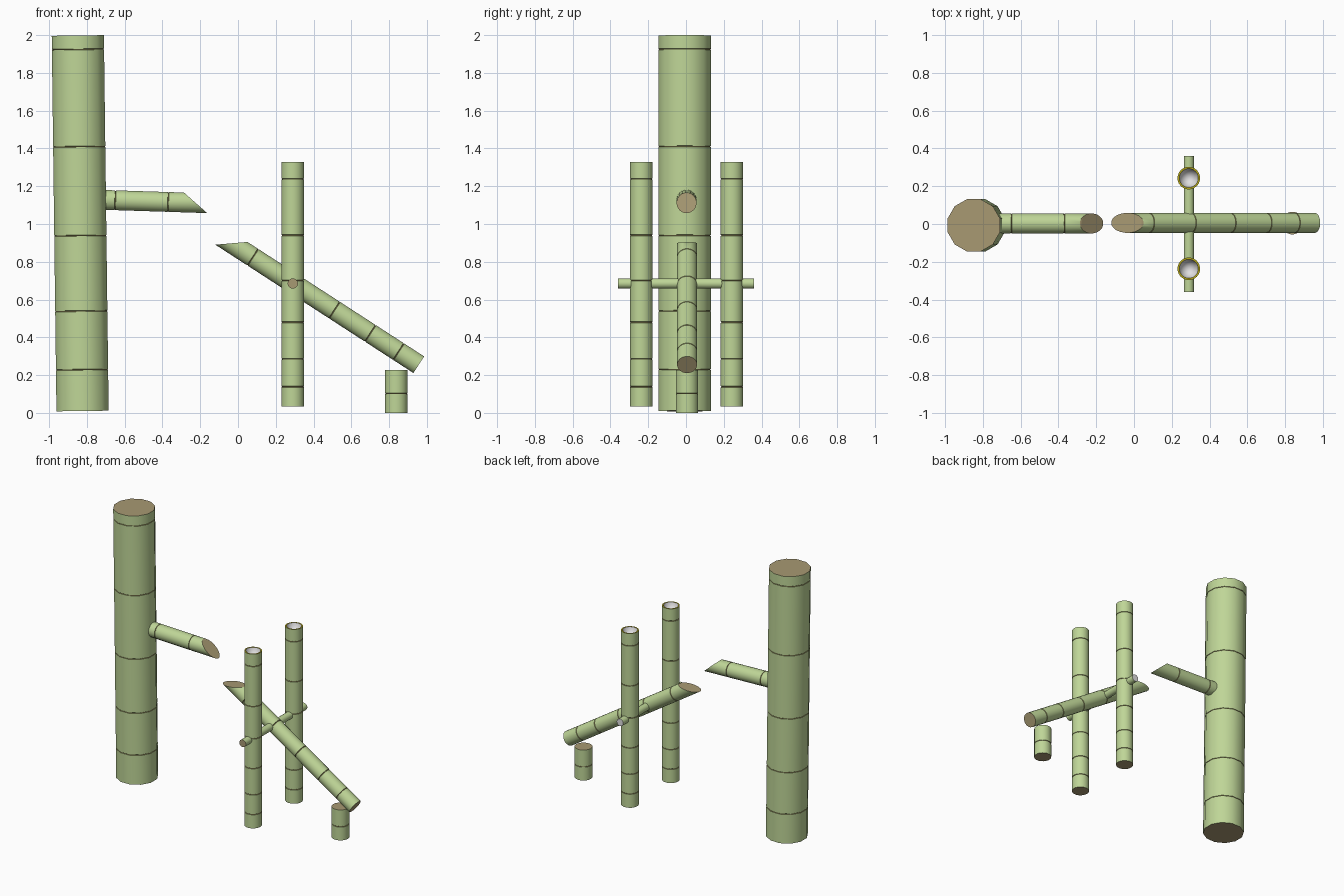
import bpy, bmesh, math
from mathutils import Vector

cube = bpy.data.objects.get("Cube")
if cube:
    bpy.data.objects.remove(cube, do_unlink=True)


def material(name, rgb):
    m = bpy.data.materials.new(name)
    m.use_nodes = True
    m.diffuse_color = (*rgb, 1)
    m.node_tree.nodes["Principled BSDF"].inputs["Base Color"].default_value = (*rgb, 1)
    return m


MATS = [
    material("bamboo_green", (0.52, 0.67, 0.31)),
    material("cut_wood_tan", (0.39, 0.32, 0.17)),
    material("joint_brown", (0.30, 0.27, 0.11)),
    material("rim_yellow", (0.50, 0.42, 0.01)),
    material("hollow_white", (0.75, 0.74, 0.75)),
]
GREEN, TAN, BROWN, YELLOW, WHITE = range(5)
parts = []


def stalk(name, start, end, radius, joints, sides=20, top=TAN, hollow=False, cut=None):
    """Bamboo length from start to end; joints are fractions of its length.
    cut = (point, normal) slices the end off at a slant."""
    start, end = Vector(start), Vector(end)
    axis = end - start
    length = axis.length
    # profile: (height, radius, colour of the band that leads to it)
    profile = [(0, radius, GREEN)]
    for j in joints:
        z = j * length
        profile += [(z - 0.003, radius, GREEN), (z - 0.001, radius - 0.003, BROWN),
                    (z + 0.001, radius - 0.003, BROWN), (z + 0.003, radius, BROWN)]
    profile.append((length, radius, GREEN))
    if hollow:
        profile += [(length, radius * 0.84, YELLOW), (length - 0.02, radius * 0.75, WHITE),
                    (length - 0.04, radius * 0.5, WHITE), (length - 0.05, radius * 0.2, WHITE)]

    bm = bmesh.new()
    rings = []
    for z, r, _ in profile:
        angles = [2 * math.pi * (i + 0.5) / sides for i in range(sides)]
        rings.append([bm.verts.new((r * math.cos(a), r * math.sin(a), z)) for a in angles])
    for low, high, (_, _, colour) in zip(rings, rings[1:], profile[1:]):
        for i in range(sides):
            k = (i + 1) % sides
            bm.faces.new((low[i], low[k], high[k], high[i])).material_index = colour
    bm.faces.new(rings[0][::-1]).material_index = TAN
    bm.faces.new(rings[-1]).material_index = WHITE if hollow else top

    # place along the axis
    turn = axis.to_track_quat('Z', 'Y')
    for v in bm.verts:
        v.co = turn @ v.co + start
    if cut:
        bmesh.ops.bisect_plane(bm, geom=bm.verts[:] + bm.edges[:] + bm.faces[:],
                               plane_co=cut[0], plane_no=cut[1], clear_outer=True)
        rim = [e for e in bm.edges if e.is_boundary]
        for f in bmesh.ops.holes_fill(bm, edges=rim, sides=0)["faces"]:
            f.material_index = TAN
    bmesh.ops.recalc_face_normals(bm, faces=bm.faces[:])

    mesh = bpy.data.meshes.new(name)
    bm.to_mesh(mesh)
    bm.free()
    for m in MATS:
        mesh.materials.append(m)
    obj = bpy.data.objects.new(name, mesh)
    bpy.context.collection.objects.link(obj)
    parts.append(obj)


# Thick main post, leaning slightly
stalk("main_post", (-0.823, -0.007, 0.01), (-0.848, -0.007, 1.998), 0.143,
      [0.11, 0.266, 0.467, 0.704, 0.963], sides=12)

# Spout with a slanted mouth
stalk("spout", (-0.75, 0.003, 1.129), (-0.10, 0.003, 1.108), 0.053,
      [0.154, 0.585], cut=((-0.29, 0, 1.17), (0.115, 0, 0.13)))

# Tipping arm with a scooped upper end
stalk("tipping_arm", (0.957, 0.006, 0.255), (-0.23, 0.006, 1.024), 0.053,
      [0.09, 0.216, 0.376, 0.553, 0.74], cut=((0.05, 0, 0.905), (-0.015, 0, 0.175)))

# Pair of hollow uprights
for side, y in (("front", -0.237), ("back", 0.243)):
    stalk(side + "_upright", (0.29, y, 0.035), (0.29, y, 1.328), 0.06,
          [0.08, 0.193, 0.344, 0.515, 0.7, 0.93], hollow=True)

# Pivot rod through uprights and arm
stalk("pivot_rod", (0.29, -0.36, 0.685), (0.29, 0.36, 0.685), 0.027, [], top=WHITE)

# Short stub the arm knocks against
stalk("striking_stub", (0.838, 0.005, 0), (0.838, 0.005, 0.226), 0.06, [0.45])

# Smooth sides with crisp ends
bpy.ops.object.select_all(action='DESELECT')
for obj in parts:
    obj.select_set(True)
bpy.context.view_layer.objects.active = parts[0]
bpy.ops.object.shade_smooth_by_angle(angle=math.radians(40))
